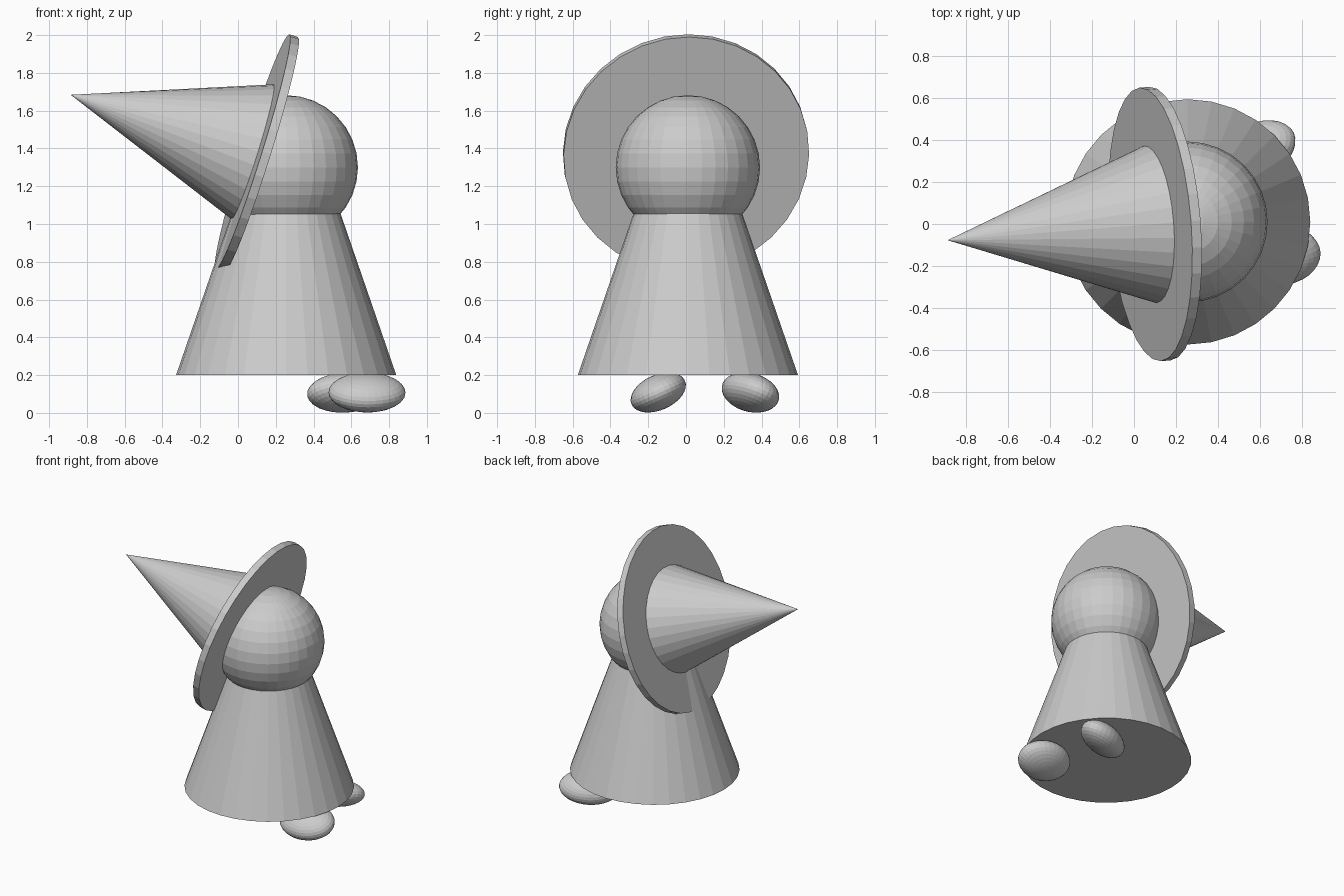
import bpy
from math import radians
from mathutils import Vector

if "Cube" in bpy.data.objects:
    bpy.data.objects.remove(bpy.data.objects["Cube"])


def cone(name, base, tip, r1, r2, sides=32):
    """Cone or cylinder running between two points."""
    base, tip = Vector(base), Vector(tip)
    axis = tip - base
    bpy.ops.mesh.primitive_cone_add(vertices=sides, radius1=r1, radius2=r2,
                                    depth=axis.length, location=(base + tip) / 2)
    ob = bpy.context.object
    ob.rotation_euler = axis.to_track_quat('Z', 'Y').to_euler()
    ob.name = name
    return ob


def ball(name, loc, scale, rot=(0, 0, 0)):
    """Faceted sphere, stretched and turned (roll, pitch, yaw in degrees)."""
    bpy.ops.mesh.primitive_uv_sphere_add(segments=32, ring_count=16, radius=1, location=loc)
    ob = bpy.context.object
    ob.scale = scale
    ob.rotation_euler = [radians(a) for a in rot]
    ob.name = name
    return ob


# Robe and head
cone("robe", (0.255, 0.01, 0.20), (0.255, 0.01, 1.055), 0.583, 0.288)
ball("head", (0.253, 0.01, 1.30), (0.382, 0.382, 0.382))

# Pointed hat tipped towards -x: brim disc and cone share one axis
brim_centre = Vector((0.10, 0.0, 1.375))
hat_tip = Vector((-0.886, -0.077, 1.684))
axis = (hat_tip - brim_centre).normalized()
half = axis * 0.024
cone("hat_brim", brim_centre - half, brim_centre + half, 0.652, 0.652)
cone("hat_cone", brim_centre, hat_tip, 0.383, 0.0)

# Splayed feet, rolled outwards
ball("foot_front", (0.683, -0.147, 0.108), (0.204, 0.155, 0.093), (24, 0, 3))
ball("foot_back", (0.567, 0.341, 0.108), (0.214, 0.140, 0.098), (-25, 0, 26))
